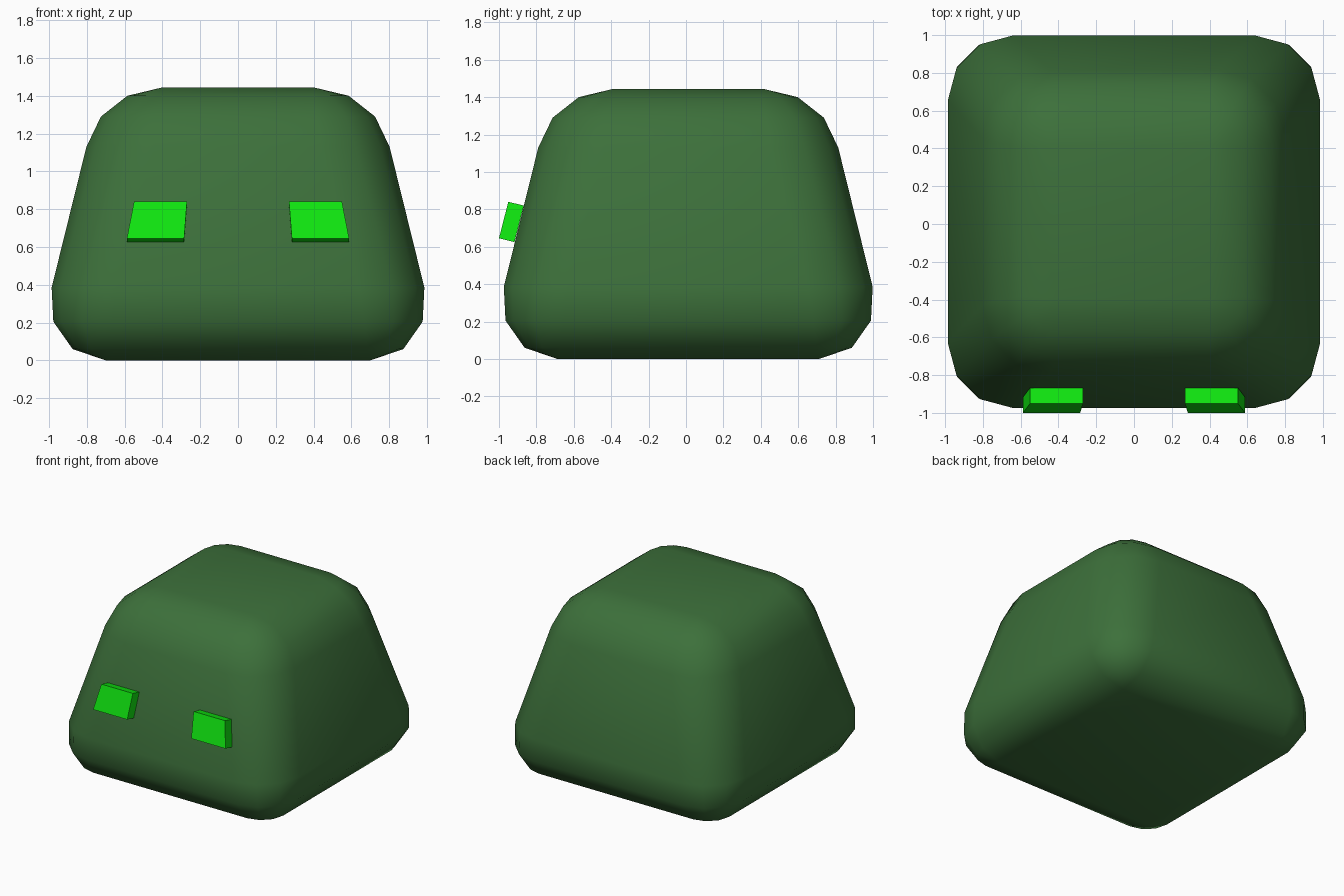
import bpy, bmesh, math
from mathutils import Vector

if "Cube" in bpy.data.objects:
    bpy.data.objects.remove(bpy.data.objects["Cube"])


def material(name, rgb):
    m = bpy.data.materials.new(name)
    m.diffuse_color = (*rgb, 1)
    m.use_nodes = True
    m.node_tree.nodes["Principled BSDF"].inputs["Base Color"].default_value = m.diffuse_color
    return m


def make_object(name, bm, mat):
    bmesh.ops.remove_doubles(bm, verts=bm.verts, dist=0.0005)
    bmesh.ops.recalc_face_normals(bm, faces=bm.faces)
    me = bpy.data.meshes.new(name)
    bm.to_mesh(me)
    bm.free()
    ob = bpy.data.objects.new(name, me)
    bpy.context.collection.objects.link(ob)
    me.materials.append(mat)
    return ob


def loft(bm, rings):
    loops = [[bm.verts.new(p) for p in ring] for ring in rings]
    n = len(loops[0])
    for a, b in zip(loops, loops[1:]):
        for i in range(n):
            j = (i + 1) % n
            bm.faces.new((a[i], a[j], b[j], b[i]))
    bm.faces.new(loops[0][::-1])
    bm.faces.new(loops[-1])


dark_green = material("dark green", (0.046, 0.162, 0.043))
bright_green = material("bright green", (0.005, 0.80, 0.005))

# Body: tapered block with three-step rounded edges
# (half width, height, corner radius)
profile = [(0.70, 0.0, 0.0), (0.875, 0.06, 0.19), (0.977, 0.205, 0.31),
           (0.986, 0.385, 0.345), (0.802, 1.13, 0.36), (0.725, 1.29, 0.31),
           (0.585, 1.40, 0.19), (0.405, 1.443, 0.0)]


def rounded_square(half, z, r):
    pts = []
    for q in range(4):
        sx, sy = ((1, 1), (-1, 1), (-1, -1), (1, -1))[q]
        for k in range(4):
            a = math.radians(90 * q + 30 * k)
            pts.append((sx * (half - r) + r * math.cos(a),
                        sy * (half - r) + r * math.sin(a) + 0.012, z))
    return pts


bm = bmesh.new()
loft(bm, [rounded_square(*p) for p in profile])
body = make_object("body", bm, dark_green)
for p in body.data.polygons:
    p.use_smooth = True

# Eyes: slanted plates lying on the sloped front
front = [(0.27, -0.95, 0.84), (0.55, -0.95, 0.84),
         (0.588, -1.0, 0.645), (0.285, -1.0, 0.645)]
inward = Vector((0, 0.083, -0.02))
for side, name in ((-1, "left_eye"), (1, "right_eye")):
    ring = [Vector((side * x, y, z)) for x, y, z in front]
    bm = bmesh.new()
    loft(bm, [ring, [v + inward for v in ring]])
    make_object(name, bm, bright_green)
